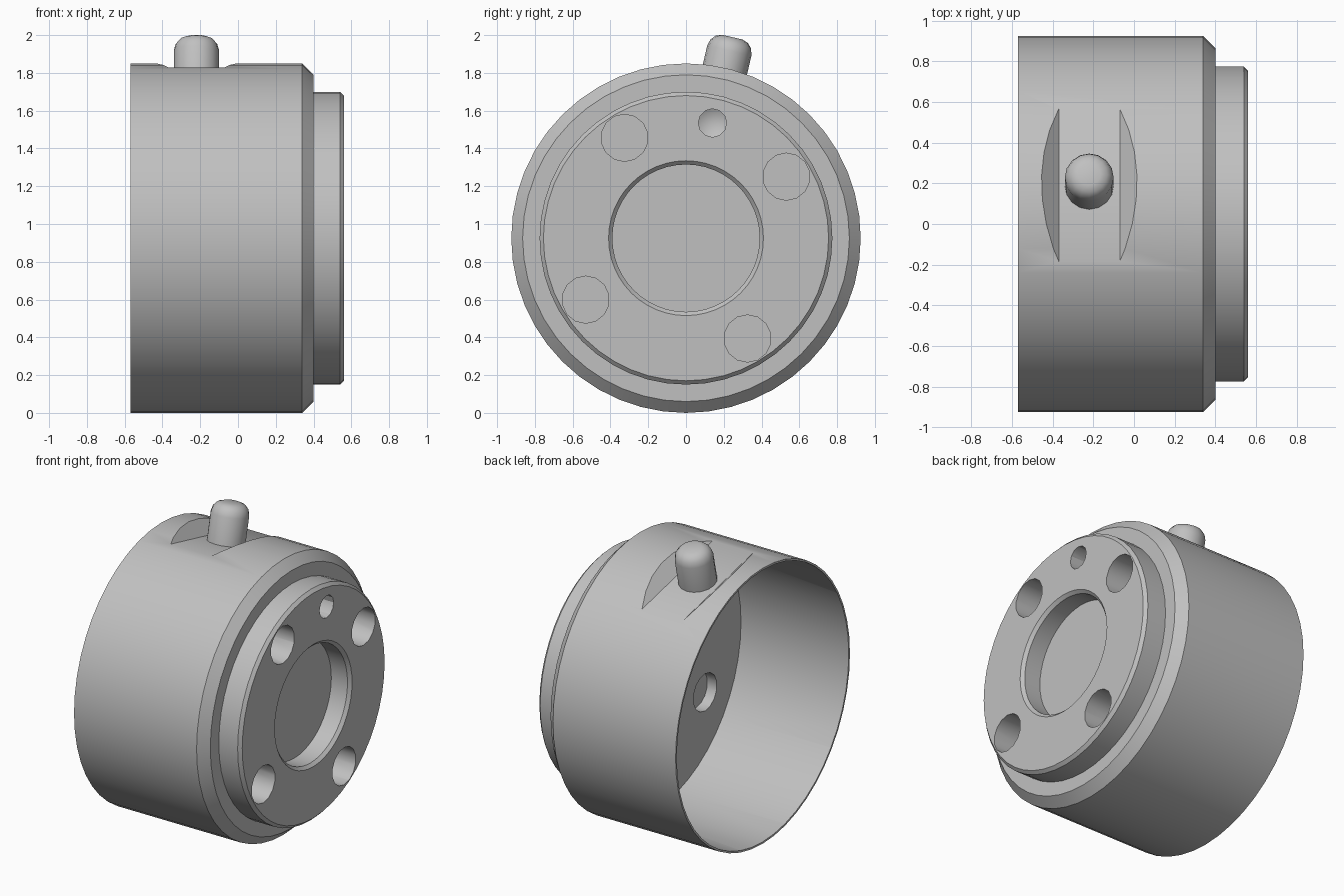
import bpy, bmesh, math
from mathutils import Matrix, Vector

if "Cube" in bpy.data.objects:
    bpy.data.objects.remove(bpy.data.objects["Cube"], do_unlink=True)

RADIUS = 0.925
CENTRE = Matrix.Translation((0, 0, RADIUS))
AXIAL = CENTRE @ Matrix.Rotation(math.pi / 2, 4, 'Y')         # local z -> +x
RADIAL = CENTRE @ Matrix.Rotation(math.radians(-13), 4, 'X')  # local z -> pin direction

grey = bpy.data.materials.new("metal grey")
grey.use_nodes = True
grey.diffuse_color = (0.53, 0.53, 0.53, 1)
grey.node_tree.nodes["Principled BSDF"].inputs["Base Color"].default_value = (0.53, 0.53, 0.53, 1)


def finish(name, bm, matrix):
    bmesh.ops.recalc_face_normals(bm, faces=bm.faces)
    bm.transform(matrix)
    mesh = bpy.data.meshes.new(name)
    bm.to_mesh(mesh)
    bm.free()
    mesh.materials.append(grey)
    obj = bpy.data.objects.new(name, mesh)
    bpy.context.collection.objects.link(obj)
    return obj


def lathe(name, profile, sides, matrix):
    """Closed solid turned from (height, radius) pairs that start and end on the axis."""
    bm = bmesh.new()
    rings = []
    for h, r in profile:
        if r == 0:
            rings.append([bm.verts.new((0, 0, h))] * sides)
        else:
            angles = [math.tau * i / sides for i in range(sides)]
            rings.append([bm.verts.new((r * math.cos(a), r * math.sin(a), h)) for a in angles])
    for a, b in zip(rings, rings[1:]):
        for i in range(sides):
            j = (i + 1) % sides
            bm.faces.new(list(dict.fromkeys((a[i], a[j], b[j], b[i]))))
    return finish(name, bm, matrix)


def prism(name, outline, half, matrix):
    """Outline in x and z, extruded along y."""
    bm = bmesh.new()
    face = bm.faces.new([bm.verts.new((x, -half, z)) for x, z in outline])
    new = bmesh.ops.extrude_face_region(bm, geom=[face])["geom"]
    moved = [v for v in new if isinstance(v, bmesh.types.BMVert)]
    bmesh.ops.translate(bm, verts=moved, vec=(0, 2 * half, 0))
    return finish(name, bm, matrix)


def cut(obj, cutter):
    mod = obj.modifiers.new("cut", 'BOOLEAN')
    mod.operation, mod.solver, mod.object = 'DIFFERENCE', 'EXACT', cutter
    bpy.ops.object.select_all(action='DESELECT')
    bpy.context.view_layer.objects.active = obj
    obj.select_set(True)
    bpy.ops.object.modifier_apply(modifier=mod.name)
    bpy.data.objects.remove(cutter, do_unlink=True)


def smooth(obj, degrees):
    bpy.ops.object.select_all(action='DESELECT')
    bpy.context.view_layer.objects.active = obj
    obj.select_set(True)
    bpy.ops.object.shade_smooth_by_angle(angle=math.radians(degrees))


# Stepped body with chamfered shoulder, neck and central recess
body = lathe("housing", [
    (-0.57, 0), (-0.57, RADIUS), (0.34, RADIUS), (0.40, 0.865), (0.40, 0.775),
    (0.54, 0.775), (0.56, 0.755), (0.56, 0.41), (0.54, 0.39), (0.42, 0.39), (0.42, 0)],
    48, AXIAL)

# Thin-walled bore, leaving material below the pin seat
bore = lathe("bore_cutter", [(-0.7, 0), (-0.7, 0.912), (0.23, 0.912), (0.23, 0)], 48, AXIAL)
seat = prism("seat_block", [(-0.47, 0.825), (0.03, 0.825), (0.03, 1), (-0.47, 1)], 0.5, RADIAL)
cut(bore, seat)
cut(body, bore)

# Flat with sloping sides around the pin
cut(body, prism("flat_cutter", [(-0.37, 0.84), (-0.07, 0.84), (0.05, 0.96), (-0.49, 0.96)],
                0.5, RADIAL))

# Four bolt holes, open from both faces with a thin web between
for k in range(4):
    a = math.radians(31.5 + 90 * k)
    place = Matrix.Translation((0, 0.623 * math.cos(a), 0.623 * math.sin(a))) @ AXIAL
    for start, end in ((0.32, 0.6), (0.15, 0.30)):
        cut(body, lathe("bolt_hole_cutter",
                        [(start, 0), (start, 0.125), (end, 0.125), (end, 0)], 14, place))

# Small drilled hole with a conical bottom
cut(body, lathe("drill_cutter", [(0.37, 0), (0.41, 0.075), (0.6, 0.075), (0.6, 0)], 12,
                Matrix.Translation((0, 0.14, 0.61)) @ AXIAL))
smooth(body, 30)

# Round-ended locating pin
pin = lathe("locating_pin", [(0.83, 0), (0.83, 0.12), (1.02, 0.12), (1.055, 0.11),
                             (1.08, 0.088), (1.092, 0.055), (1.092, 0)],
            16, RADIAL @ Matrix.Translation((-0.22, 0, 0)))
smooth(pin, 40)
